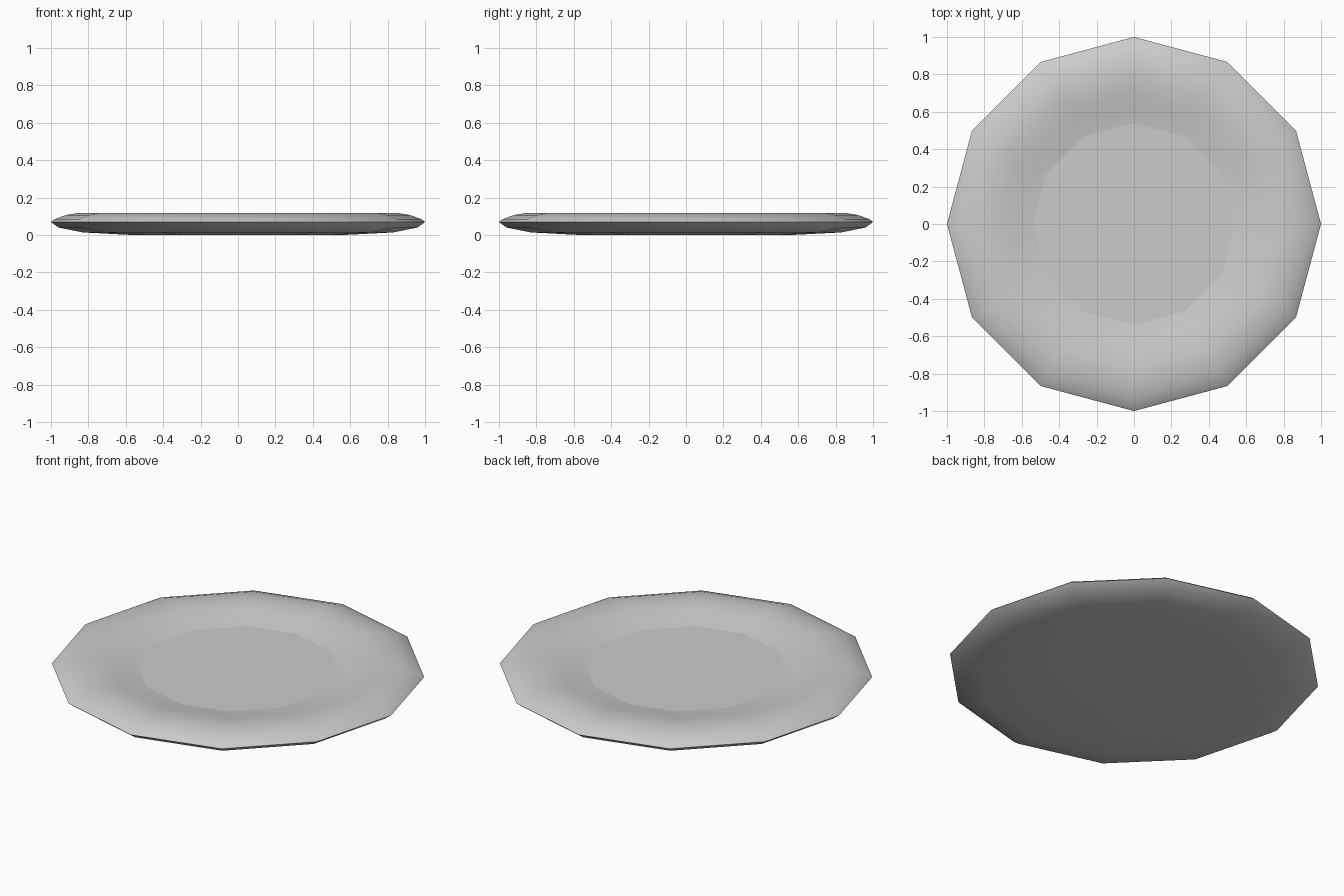
import bpy, bmesh, math

if "Cube" in bpy.data.objects:
    bpy.data.objects.remove(bpy.data.objects["Cube"])

SIDES = 12
# Plate profile (radius, height): upper well, over the rim, down to the foot
PROFILE = [(0.54, 0.078), (0.62, 0.09), (0.70, 0.108), (0.78, 0.118),
           (0.85, 0.119), (0.92, 0.107), (0.98, 0.085), (1.0, 0.07),
           (0.96, 0.04), (0.83, 0.014), (0.56, 0.0)]

bm = bmesh.new()
rings = []
for r, z in PROFILE:
    rings.append([bm.verts.new((r * math.cos(2 * math.pi * i / SIDES),
                                r * math.sin(2 * math.pi * i / SIDES), z))
                  for i in range(SIDES)])

# Plate wall
for a, b in zip(rings, rings[1:]):
    for i in range(SIDES):
        j = (i + 1) % SIDES
        bm.faces.new((a[i], b[i], b[j], a[j]))

# Flat well and base
bm.faces.new(rings[0])
bm.faces.new(rings[-1][::-1])
bmesh.ops.recalc_face_normals(bm, faces=bm.faces[:])

# Smooth shading with crisp edges around the well and outer rim
for f in bm.faces:
    f.smooth = True
for ring in (rings[0], rings[7]):
    for i in range(SIDES):
        bm.edges.get((ring[i], ring[(i + 1) % SIDES])).smooth = False

mesh = bpy.data.meshes.new("plate")
bm.to_mesh(mesh)
bm.free()
plate = bpy.data.objects.new("plate", mesh)
bpy.context.collection.objects.link(plate)
